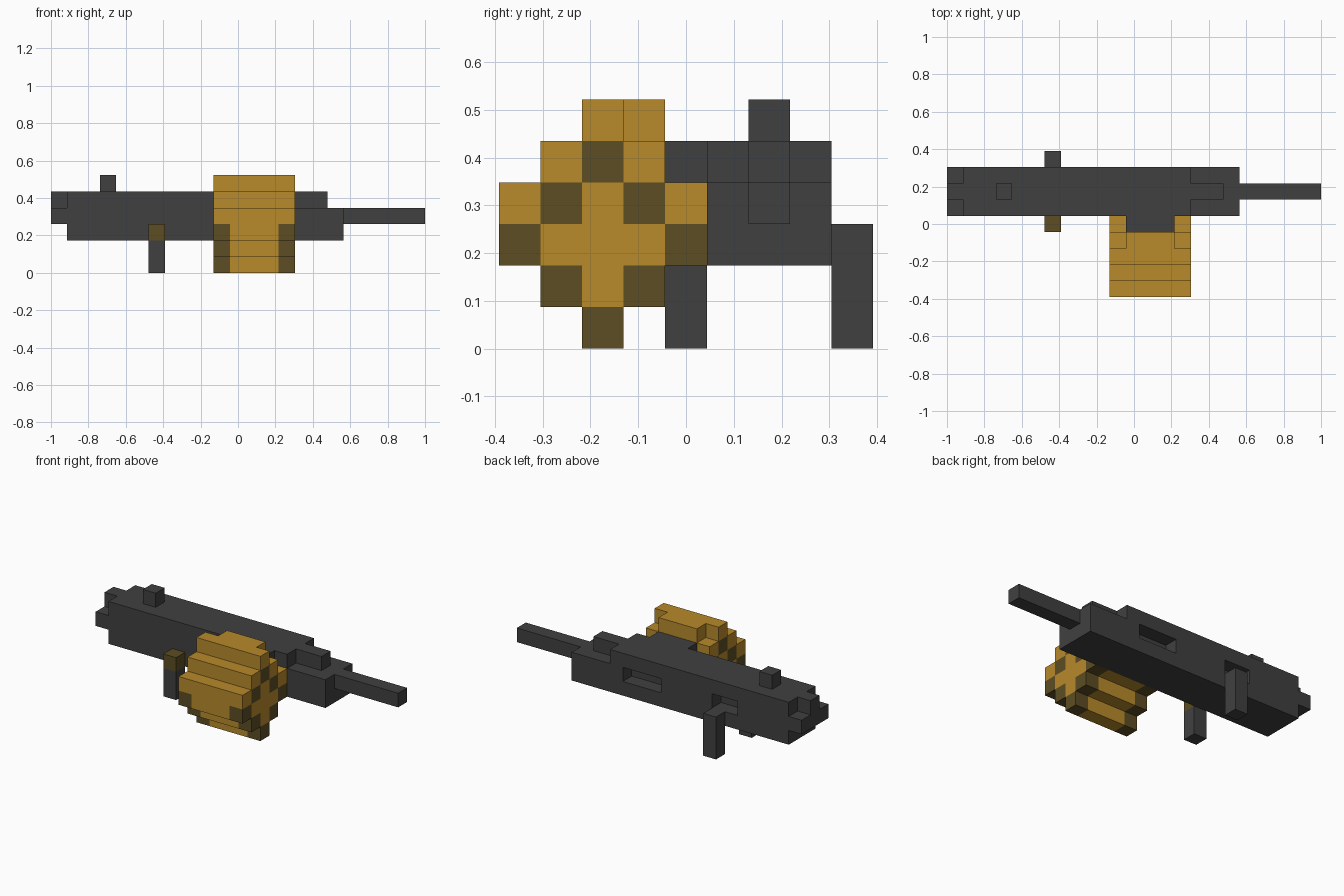
import bpy, bmesh
from math import radians
from mathutils import Vector

if "Cube" in bpy.data.objects:
    bpy.data.objects.remove(bpy.data.objects["Cube"], do_unlink=True)

S = 2 / 23                                # edge of one block
ORIGIN = Vector((-1.0, -4.5 * S, 0.0))    # corner of the block grid


def material(name, rgb):
    m = bpy.data.materials.new(name)
    m.use_nodes = True
    m.diffuse_color = (*rgb, 1)
    bsdf = next(n for n in m.node_tree.nodes if n.type == 'BSDF_PRINCIPLED')
    bsdf.inputs["Base Color"].default_value = (*rgb, 1)
    return m


GREY = material("gunmetal grey", (0.051, 0.051, 0.053))
GOLD = material("brass gold", (0.479, 0.254, 0.024))
DARK = material("dark brass", (0.107, 0.074, 0.017))


def block(x0, x1, y0, y1, z0, z1):
    """Set of grid cells filling a box."""
    return {(x, y, z) for x in range(x0, x1) for y in range(y0, y1) for z in range(z0, z1)}


def build(name, cells, mats, dark=frozenset()):
    """Skin a set of cells with its outer faces only; dark cells use the second material."""
    bm = bmesh.new()
    for c in sorted(cells):
        for axis in range(3):
            for side in (0, 1):
                n = list(c)
                n[axis] += 2 * side - 1
                if tuple(n) in cells:
                    continue
                u, v = (axis + 1) % 3, (axis + 2) % 3
                corners = []
                for a, b in ((0, 0), (1, 0), (1, 1), (0, 1)):
                    p = Vector(c)
                    p[axis] += side
                    p[u] += a
                    p[v] += b
                    corners.append(bm.verts.new(ORIGIN + p * S))
                face = bm.faces.new(corners if side else corners[::-1])
                face.material_index = int(c in dark)
    bmesh.ops.remove_doubles(bm, verts=bm.verts, dist=1e-4)
    bmesh.ops.dissolve_limit(bm, angle_limit=radians(1), verts=bm.verts, edges=bm.edges,
                             delimit={'MATERIAL'})
    mesh = bpy.data.meshes.new(name)
    bm.to_mesh(mesh)
    bm.free()
    for m in mats:
        mesh.materials.append(m)
    obj = bpy.data.objects.new(name, mesh)
    bpy.context.collection.objects.link(obj)
    return obj


# Receiver: three stepped layers, the bridge over the drum, two slots in the back
body = block(1, 18, 5, 8, 2, 3) | block(0, 18, 5, 8, 3, 4)
body |= block(1, 15, 5, 8, 4, 5) | block(0, 17, 6, 7, 4, 5)
body |= block(11, 14, 4, 5, 4, 5)
body -= block(11, 14, 7, 8, 3, 4) | block(5, 7, 7, 8, 3, 4)
build("receiver", body, [GREY])

build("barrel", block(18, 23, 6, 7, 3, 4), [GREY])
build("rear_sight", block(3, 4, 6, 7, 5, 6), [GREY])

# Handles on both sides; the front one has a brass top
build("back_grip", block(6, 7, 8, 9, 0, 3), [GREY])
build("front_grip", block(6, 7, 4, 5, 0, 3), [GREY, DARK], block(6, 7, 4, 5, 2, 3))

# Drum end pattern, top row first: G gold, D dark, M gold in the middle only
PATTERN = ["..GM.",
           ".GDG.",
           "GDGDG",
           "DGGGD",
           ".DGD.",
           "..D.."]
drum, dark = set(), set()
for row, line in enumerate(PATTERN):
    for y, mark in enumerate(line):
        if mark == ".":
            continue
        z = 5 - row
        drum |= block(11, 14, y, y + 1, z, z + 1)
        if mark != "M":
            ends = {(10, y, z), (14, y, z)}
            drum |= ends
            if mark == "D":
                dark |= ends
build("drum_magazine", drum, [GOLD, DARK], dark)
